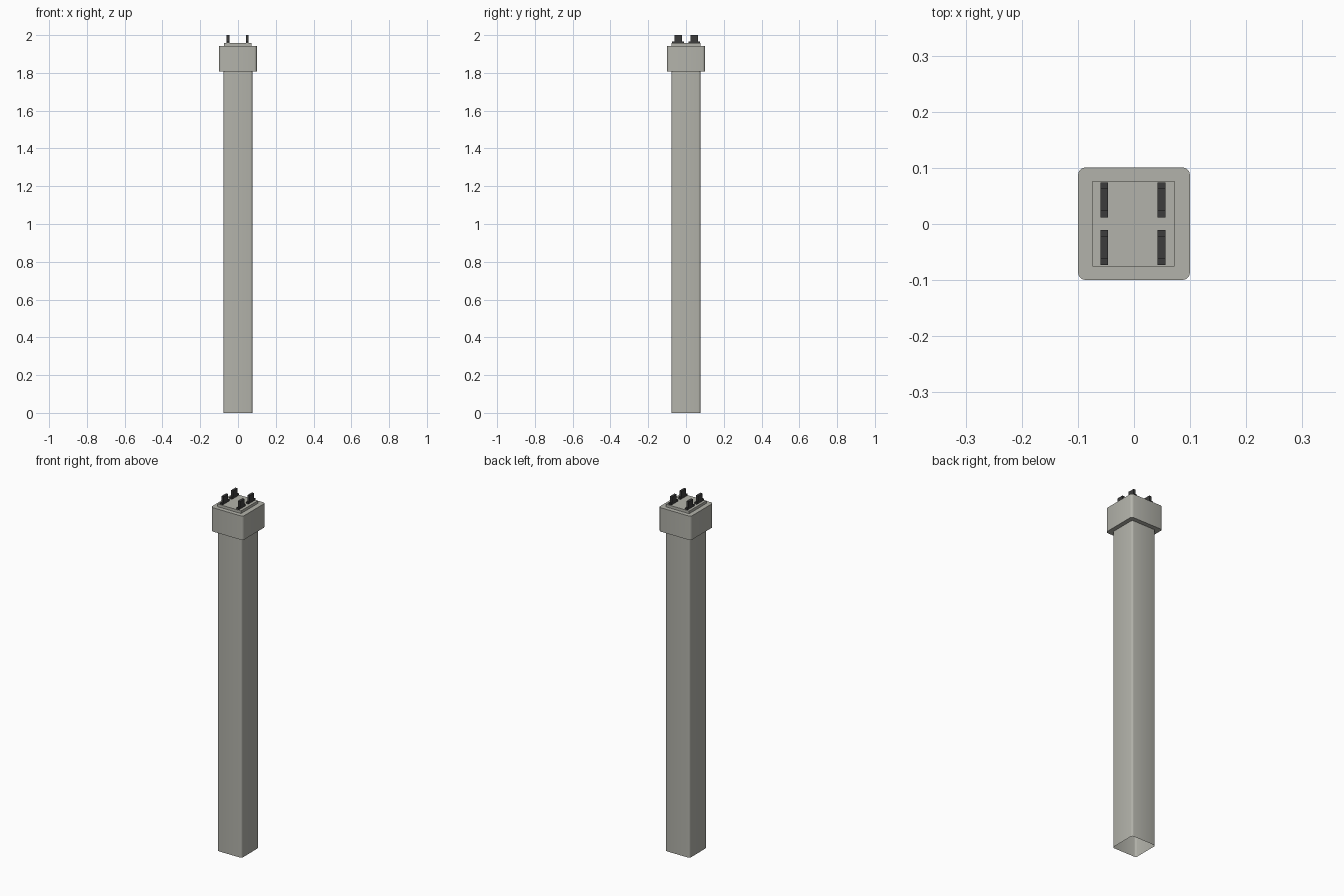
import bpy, bmesh

if "Cube" in bpy.data.objects:
    bpy.data.objects.remove(bpy.data.objects["Cube"])

def material(name, rgb):
    m = bpy.data.materials.new(name)
    m.diffuse_color = (*rgb, 1.0)
    m.use_nodes = True
    m.node_tree.nodes["Principled BSDF"].inputs["Base Color"].default_value = m.diffuse_color
    return m

concrete = material("warm_grey", (0.45, 0.45, 0.405))
iron = material("dark_iron", (0.045, 0.045, 0.045))

def block(name, mat, x0, x1, y0, y1, z0, z1, radius=0.0, open_bottom=False):
    """Box with optionally rounded vertical corners and an open underside."""
    bm = bmesh.new()
    bmesh.ops.create_cube(bm, size=1.0)
    for v in bm.verts:
        v.co.x = x1 if v.co.x > 0 else x0
        v.co.y = y1 if v.co.y > 0 else y0
        v.co.z = z1 if v.co.z > 0 else z0
    if radius:
        upright = [e for e in bm.edges if abs(e.verts[0].co.z - e.verts[1].co.z) > 1e-4]
        bmesh.ops.bevel(bm, geom=upright, offset=radius, segments=3,
                        profile=0.5, affect='EDGES')
    bm.normal_update()
    if open_bottom:
        under = [f for f in bm.faces if f.normal.z < -0.9]
        bmesh.ops.delete(bm, geom=under, context='FACES')
    me = bpy.data.meshes.new(name)
    bm.to_mesh(me)
    bm.free()
    me.materials.append(mat)
    ob = bpy.data.objects.new(name, me)
    bpy.context.collection.objects.link(ob)
    if radius:
        bpy.ops.object.select_all(action='DESELECT')
        ob.select_set(True)
        bpy.context.view_layer.objects.active = ob
        bpy.ops.object.shade_smooth_by_angle(angle=0.7)
    return ob

# Long hollow shaft, open underneath
block("shaft", concrete, -0.076, 0.076, -0.076, 0.076, 0.0, 1.808, 0.01, True)

# Wider cap and the thin plate on it
block("cap", concrete, -0.1, 0.1, -0.1, 0.101, 1.807, 1.942, 0.014)
block("top_plate", concrete, -0.074, 0.072, -0.076, 0.077, 1.942, 1.957)

# Four upright tabs, each with a wider foot
for side, x in (("left", -0.053), ("right", 0.049)):
    for end, y in (("front", -0.042), ("back", 0.043)):
        block(f"{side}_{end}_tab_foot", iron, x - 0.007, x + 0.007,
              y - 0.031, y + 0.031, 1.956, 1.967)
        block(f"{side}_{end}_tab", iron, x - 0.007, x + 0.007,
              y - 0.02, y + 0.02, 1.966, 2.0)
